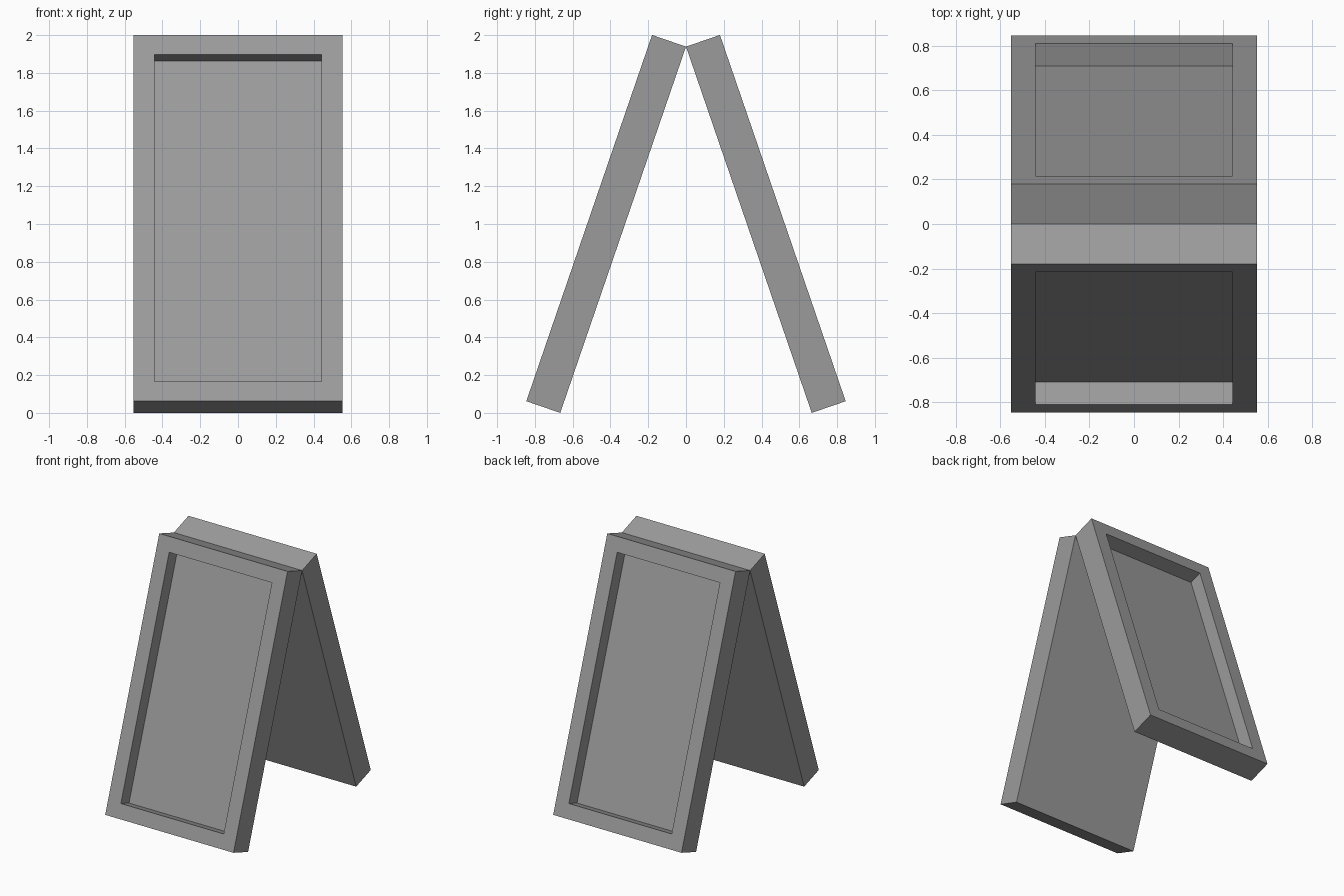
import bpy
import bmesh
from math import radians, pi
from mathutils import Matrix, Vector

WIDTH, LENGTH, THICK = 1.106, 2.05, 0.19
BORDER, DEPTH = 0.11, 0.106
LEAN, RIDGE = radians(18.95), 1.939

cube = bpy.data.objects.get("Cube")
if cube:
    bpy.data.objects.remove(cube, do_unlink=True)

# Single grey material
grey = bpy.data.materials.new("plain grey")
grey.use_nodes = True
grey.diffuse_color = (0.33, 0.33, 0.33, 1)
bsdf = next(n for n in grey.node_tree.nodes if n.type == 'BSDF_PRINCIPLED')
bsdf.inputs["Base Color"].default_value = grey.diffuse_color


def make_panel(name, turn):
    """Framed board hanging from the ridge line, with a recessed outer face."""
    bm = bmesh.new()
    bmesh.ops.create_cube(bm, size=1)
    bmesh.ops.scale(bm, vec=(WIDTH, THICK, LENGTH), verts=bm.verts)
    bmesh.ops.translate(bm, vec=(0, -THICK / 2, -LENGTH / 2), verts=bm.verts)
    bm.normal_update()

    # Frame border, then the sunken display face
    outer = min(bm.faces, key=lambda f: f.calc_center_median().y)
    bmesh.ops.inset_region(bm, faces=[outer], thickness=BORDER, use_even_offset=True)
    sunk = bmesh.ops.extrude_discrete_faces(bm, faces=[outer])["faces"][0]
    bmesh.ops.translate(bm, vec=Vector((0, DEPTH, 0)), verts=sunk.verts)
    bmesh.ops.recalc_face_normals(bm, faces=bm.faces)

    # Lean the board outward from the ridge
    bm.transform(Matrix.Translation((0, 0, RIDGE))
                 @ Matrix.Rotation(turn, 4, 'Z')
                 @ Matrix.Rotation(-LEAN, 4, 'X'))
    mesh = bpy.data.meshes.new(name)
    bm.to_mesh(mesh)
    bm.free()
    mesh.materials.append(grey)
    bpy.context.collection.objects.link(bpy.data.objects.new(name, mesh))


make_panel("front_panel", 0)
make_panel("back_panel", pi)
